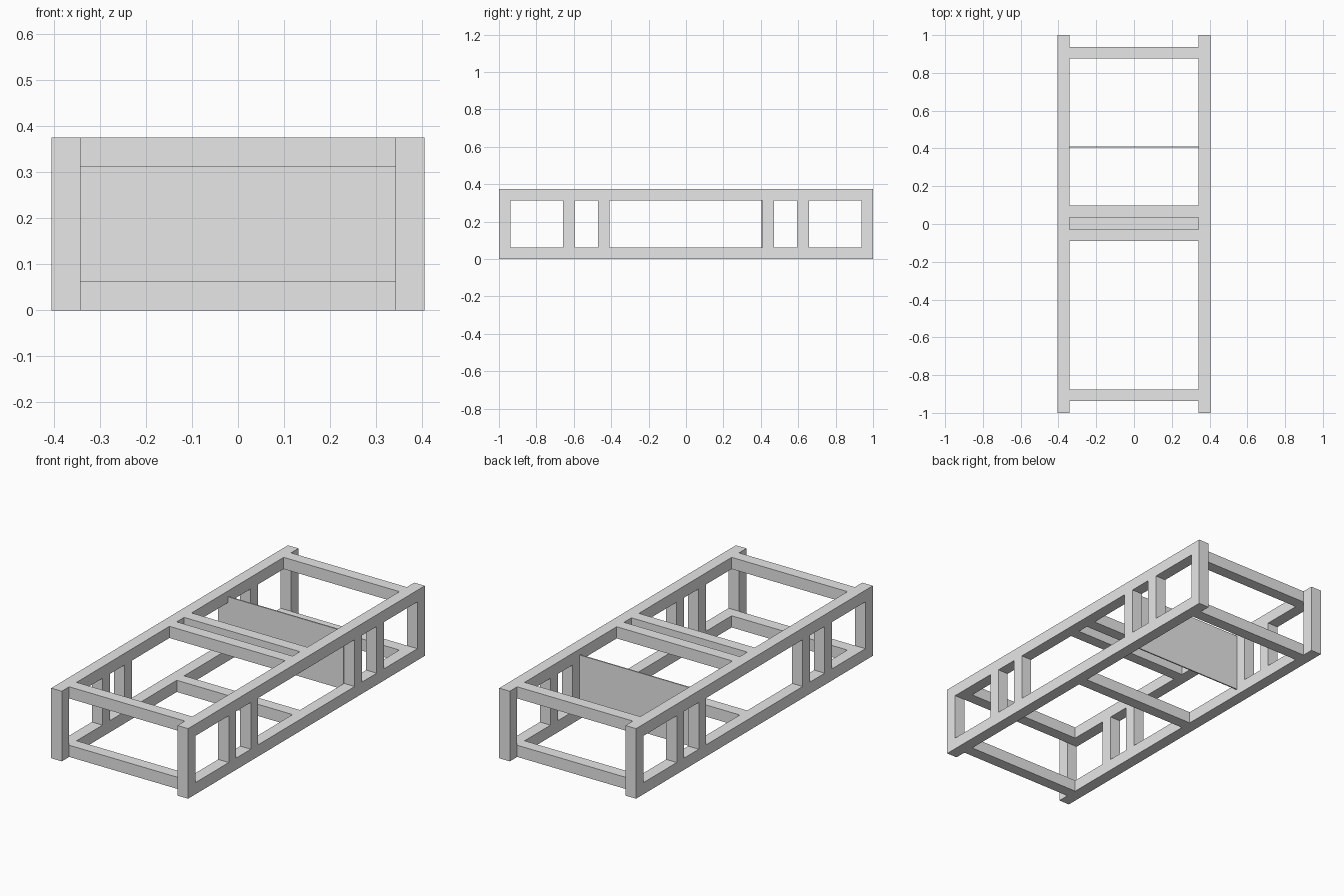
import bpy

# Remove the default cube
cube = bpy.data.objects.get("Cube")
if cube:
    bpy.data.objects.remove(cube, do_unlink=True)

GREY = (0.8, 0.8, 0.8, 1.0)
mat = bpy.data.materials.new("plain_grey")
mat.use_nodes = True
mat.diffuse_color = GREY
mat.node_tree.nodes["Principled BSDF"].inputs["Base Color"].default_value = GREY

HALF_W, HEIGHT, T = 0.405, 0.375, 0.0625   # frame half width, height, beam size
INNER = HALF_W - T                          # inner face of the side frames


def box(name, x, y, z):
    """Box spanning the given (low, high) ranges."""
    spans = (x, y, z)
    bpy.ops.mesh.primitive_cube_add(size=1, location=[(a + b) / 2 for a, b in spans])
    ob = bpy.context.object
    ob.name = name
    ob.scale = [b - a for a, b in spans]
    bpy.ops.object.transform_apply(location=False, rotation=False, scale=True)
    ob.data.materials.append(mat)
    return ob


LOW, HIGH = (0, T), (HEIGHT - T, HEIGHT)

# Side frames: rails, corner posts and paired uprights
for side, x in (("left", (INNER, HALF_W)), ("right", (-HALF_W, -INNER))):
    for level, z in (("lower", LOW), ("upper", HIGH)):
        box(f"{side}_{level}_rail", x, (T - 1, 1 - T), z)
    for end, s in (("front", -1), ("back", 1)):
        box(f"{side}_{end}_corner_post", x, sorted((s, s * (1 - T))), (0, HEIGHT))
        for kind, y in (("outer", 0.594), ("inner", 0.408)):
            box(f"{side}_{end}_{kind}_upright", x,
                sorted((s * y, s * (y + T))), (T, HEIGHT - T))

# Cross beams between the side frames
across = (-INNER, INNER)
for end, s in (("front", -1), ("back", 1)):
    y = sorted((s * (1 - T), s * (1 - 2 * T)))
    box(f"{end}_lower_beam", across, y, LOW)
    box(f"{end}_upper_beam", across, y, HIGH)
    box(f"middle_{end}_upper_beam", across, sorted((s * T / 2 + 0.003, s * T * 1.5 + 0.003)), HIGH)
box("middle_lower_beam", across, (0.003 - T / 2, 0.003 + T / 2), LOW)

# Thin upright divider
box("divider_panel", across, (0.404, 0.411), (T / 2, HEIGHT - T / 2))
